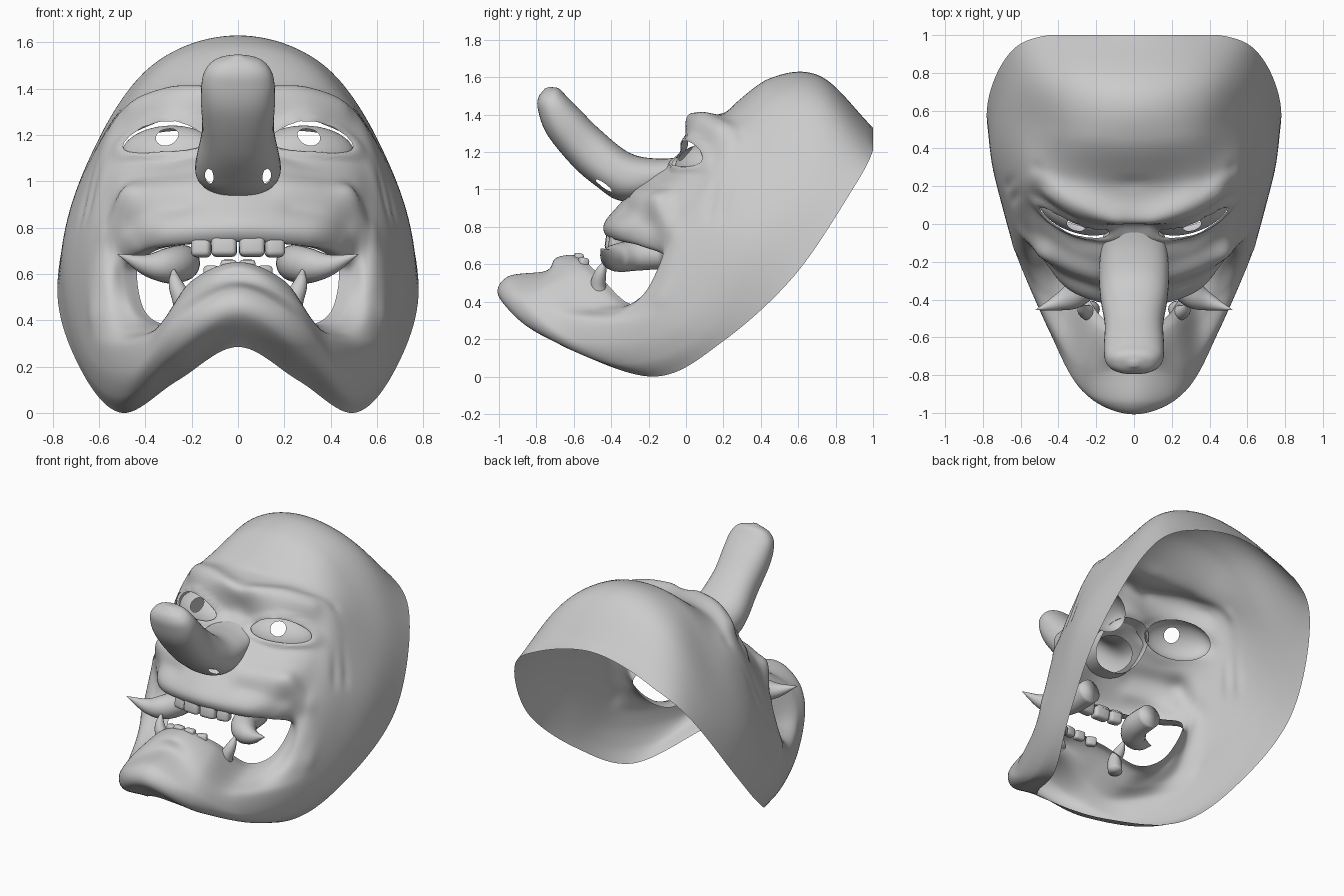
import bpy, bmesh, math
from mathutils import Vector as V

if "Cube" in bpy.data.objects:
    bpy.data.objects.remove(bpy.data.objects["Cube"])


def cr(pts, t):
    """Catmull-Rom point on an open path, t in 0..1."""
    n = len(pts) - 1
    i = min(int(t * n), n - 1)
    f = t * n - i
    p1, p2 = pts[i], pts[i + 1]
    p0 = pts[i - 1] if i > 0 else p1 * 2 - p2
    p3 = pts[i + 2] if i + 2 <= n else p2 * 2 - p1
    return 0.5 * (2 * p1 + (p2 - p0) * f + (2 * p0 - 5 * p1 + 4 * p2 - p3) * f ** 2
                  + (3 * p1 - p0 - 3 * p2 + p3) * f ** 3)


def finish(name, bm):
    bmesh.ops.recalc_face_normals(bm, faces=bm.faces[:])
    for f in bm.faces:
        f.smooth = True
    me = bpy.data.meshes.new(name)
    bm.to_mesh(me)
    bm.free()
    ob = bpy.data.objects.new(name, me)
    bpy.context.scene.collection.objects.link(ob)
    return ob


def skin(bm, rings):
    rows = [[bm.verts.new(p) for p in r] for r in rings]
    n = len(rows[0])
    for a, b in zip(rows, rows[1:]):
        for j in range(n):
            k = (j + 1) % n
            bm.faces.new((a[j], a[k], b[k], b[j]))
    return rows


def punch(bm, field):
    """Cut away everything where field(co) < 0, along a clean edge."""
    val = {v: field(v.co) for v in bm.verts}
    new = []
    for e in list(bm.edges):
        a, b = e.verts
        fa, fb = val[a], val[b]
        if fa * fb < 0:
            new.append(bmesh.utils.edge_split(e, a, fa / (fa - fb))[1])
    if new:
        bmesh.ops.connect_verts(bm, verts=new)
    bmesh.ops.delete(bm, geom=[v for v, f in val.items() if f < 0], context='VERTS')


def ellipsoid(c, r):
    return lambda p: sum(((q - a) / b) ** 2 for q, a, b in zip((abs(p.x), p.y, p.z), c, r)) - 1


# ---- face shell: spokes running from the mouth edge out to the rim ----
brow_mid = [(0, -.42, .745), (0, -.44, .81), (0, -.375, .90), (0, -.19, 1.09), (0, 0, 1.21),
            (0, .01, 1.38), (0, .19, 1.41), (0, .45, 1.595), (0, .72, 1.605), (0, 1, 1.33)]
eye_line = [(.28, -.36, .73), (.31, -.365, .80), (.31, -.28, .91), (.29, -.16, 1.03), (.30, -.05, 1.12),
            (.30, .07, 1.385), (.34, .25, 1.39), (.34, .48, 1.50), (.40, .74, 1.46), (.45, 1, 1.21)]
temple = [(.42, -.24, .70), (.46, -.22, .77), (.49, -.15, .88), (.51, -.03, .99), (.52, .08, 1.09),
          (.54, .21, 1.23), (.56, .32, 1.23), (.61, .50, 1.15), (.65, .68, 1.08), (.67, .89, 1.0)]
cheek = [(.50, -.11, .62), (.55, -.12, .66), (.61, -.04, .74), (.68, .15, .78), (.75, .36, .71), (.78, .58, .54)]
jaw_side = [(.46, -.24, .43), (.54, -.27, .39), (.61, -.19, .34), (.66, -.04, .29), (.68, .09, .24), (.68, .2, .19)]
jaw_front = [(.33, -.37, .385), (.36, -.50, .36), (.40, -.62, .32), (.46, -.54, .18), (.50, -.35, .07), (.5, -.16, .0)]
chin_side = [(.20, -.55, .57), (.22, -.64, .54), (.24, -.78, .48), (.27, -.88, .39), (.28, -.83, .26), (.26, -.61, .14)]
chin_mid = [(0, -.63, .65), (0, -.70, .63), (0, -.75, .565), (0, -.95, .535), (0, -1, .43), (0, -.85, .285)]

mouth = V((0, -.3, .58))
spokes = []
for s in (brow_mid, eye_line, temple, cheek, jaw_side, jaw_front, chin_side, chin_mid):
    s = [V(p) for p in s]
    d = (mouth - s[0]) * .13
    spokes.append([s[0] + V((d.x, .06, d.z * .3))] + s)     # lip curled inward

# skin ridges and creases: start, end, width, height
lines = [((.22, -.28, .99), (.46, -.14, .93), .07, .025),
         ((.46, -.14, .93), (.56, -.08, .78), .06, .02),
         ((.24, -.34, .90), (.48, -.20, .82), .05, -.012),
         ((.0, .22, 1.42), (.50, .30, 1.27), .035, -.012),
         ((.10, .03, 1.36), (.45, .15, 1.31), .05, .02),
         ((.57, .18, 1.05), (.66, .12, .88), .03, -.010),
         ((.59, .25, 1.05), (.68, .20, .86), .03, -.008),
         ((.55, -.10, .50), (.45, -.40, .36), .04, -.015),
         ((.0, -.95, .45), (.20, -.92, .44), .06, .006),
         ((.56, .02, .62), (.60, -.12, .42), .05, .012)]
lines = [(V(a), V(b), w, h) for a, b, w, h in lines]

# eye opening, tilted out and up
eye_c = V((.32, .0, 1.175))
eye_n = V((.27, -.75, .6)).normalized()
eye_a = V((.93, .35, -.04))
eye_a = (eye_a - eye_n * eye_a.dot(eye_n)).normalized()
eye_b = eye_n.cross(eye_a)


def eye_field(p):
    d = V((abs(p.x), p.y, p.z)) - eye_c
    if abs(d.dot(eye_n)) > .2:
        return 5.0
    return math.hypot(d.dot(eye_a) / .195, d.dot(eye_b) / .07) - 1


def detail(p):
    out = (p - V((0, .3, .45))).normalized()
    h = 0
    for a, b, w, k in lines:
        ab = b - a
        u = max(0, min(1, (p - a).dot(ab) / ab.length_squared))
        h += k * math.exp(-((p - a - ab * u).length / w) ** 2)
    q = p + out * h
    lid = eye_field(q)
    q += eye_n * .02 * math.exp(-((lid - .12) / .22) ** 2)
    q.y = min(q.y, 1.0)
    q.z = max(q.z, 0.0)
    return q


def flip(p):
    return V((-p.x, p.y, p.z))


T, S = 110, 84
rings = []
for i in range(T + 1):
    k = [cr(s, i / T) for s in spokes]
    k = [flip(k[1])] + k + [flip(k[-2])]
    half = []
    for j in range(S + 1):
        q = detail(cr(k, (1 + 7 * j / S) / 9))
        if j in (0, S):
            q.x = 0
        half.append(q)
    rings.append(half + [flip(p) for p in half[-2:0:-1]])
bm = bmesh.new()
skin(bm, rings)
punch(bm, eye_field)
punch(bm, ellipsoid((0, -.22, 1.04), (.15, .16, .10)))     # open behind the nose
finish("face_shell", bm)

# ---- long raised nose: upper edge, lower edge, half width ----
secs = [((.02, 1.18), (-.24, .93), .17), ((-.14, 1.165), (-.37, .945), .185), ((-.30, 1.195), (-.47, 1.01), .178),
        ((-.46, 1.32), (-.60, 1.12), .155), ((-.57, 1.43), (-.74, 1.29), .16), ((-.635, 1.495), (-.79, 1.42), .15),
        ((-.68, 1.54), (-.79, 1.49), .105), ((-.73, 1.548), (-.755, 1.54), .015)]
up = [V((0, *s[0])) for s in secs]
lo = [V((0, *s[1])) for s in secs]
wi = [V((s[2], 0, 0)) for s in secs]
rings = []
for i in range(61):
    a, b, w = (cr(c, i / 60) for c in (up, lo, wi))
    ring = []
    for j in range(48):
        t = math.tau * j / 48
        sx, cx = math.sin(t), math.cos(t)
        ring.append((a + b) / 2 + (a - b) / 2 * math.copysign(abs(cx) ** .85, cx)
                    + w * math.copysign(abs(sx) ** .85, sx))
    rings.append(ring)
bm = bmesh.new()
rows = skin(bm, rings)
bm.faces.new(rows[-1])
punch(bm, ellipsoid((.122, -.42, 1.03), (.022, .075, .045)))   # nostrils
finish("nose", bm)


# ---- eyeballs: open shells with a pupil hole ----
for side, label in ((1, "left"), (-1, "right")):
    bm = bmesh.new()
    bmesh.ops.create_uvsphere(bm, u_segments=40, v_segments=24, radius=1)
    c = eye_c - eye_n * .085
    for v in bm.verts:
        v.co = c + eye_a * v.co.x * .215 + eye_b * v.co.y * .125 + eye_n * v.co.z * .10
    punch(bm, lambda p: (p - c).dot(eye_n) + .01)
    pc = c + eye_b * .015 - eye_a * .015
    punch(bm, lambda p: math.hypot((p - pc).dot(eye_a), (p - pc).dot(eye_b)) - .05)
    for v in bm.verts:
        v.co.x *= side
    finish(label + "_eyeball", bm)


# ---- fangs ----
def fang(name, path, radii, side):
    path = [V(p) for p in path]
    rad = [V((r, 0, 0)) for r in radii]
    rings = []
    for i in range(25):
        t = i / 24
        p, r = cr(path, t), max(cr(rad, t).x, .001)
        d = (cr(path, min(1, t + .02)) - cr(path, max(0, t - .02))).normalized()
        a = d.cross(V((.25, .1, 1)) if radii[0] > .06 else V((0, 1, 0))).normalized()
        b = d.cross(a)
        rings.append([p + (a * math.cos(math.tau * j / 20) + b * math.sin(math.tau * j / 20)) * r for j in range(20)])
    rings = [[V((q.x * side, q.y, q.z)) for q in r] for r in rings]
    bm = bmesh.new()
    rows = skin(bm, rings)
    bm.faces.new(rows[0])
    bm.faces.new(rows[-1])
    finish(name, bm)


for side, label in ((1, "left"), (-1, "right")):
    fang(label + "_upper_fang", [(.24, -.13, .65), (.25, -.28, .645), (.31, -.37, .635), (.40, -.415, .64), (.52, -.455, .685)],
         [.075, .08, .075, .045, .001], side)
    fang(label + "_lower_fang", [(.225, -.45, .39), (.24, -.47, .48), (.27, -.455, .56), (.28, -.42, .63)],
         [.045, .042, .03, .001], side)


# ---- small front teeth ----
def tooth(name, loc, size, turn):
    bm = bmesh.new()
    bmesh.ops.create_cube(bm, size=1)
    for v in bm.verts:
        v.co = V(a * b for a, b in zip(v.co, size))
    bmesh.ops.bevel(bm, geom=bm.edges[:], offset=min(size) * .3, segments=3, profile=.5, affect='EDGES')
    ob = finish(name, bm)
    ob.location = loc
    ob.rotation_euler = (-.15, 0, turn)


for side, label in ((1, "left"), (-1, "right")):
    tooth(label + "_upper_incisor", (.06 * side, -.395, .72), (.11, .07, .09), .05 * side)
    tooth(label + "_upper_side_tooth", (.158 * side, -.375, .715), (.085, .07, .085), .2 * side)
    tooth(label + "_lower_incisor", (.04 * side, -.575, .63), (.07, .05, .06), .1 * side)
    tooth(label + "_lower_side_tooth", (.115 * side, -.55, .605), (.065, .05, .06), .4 * side)
